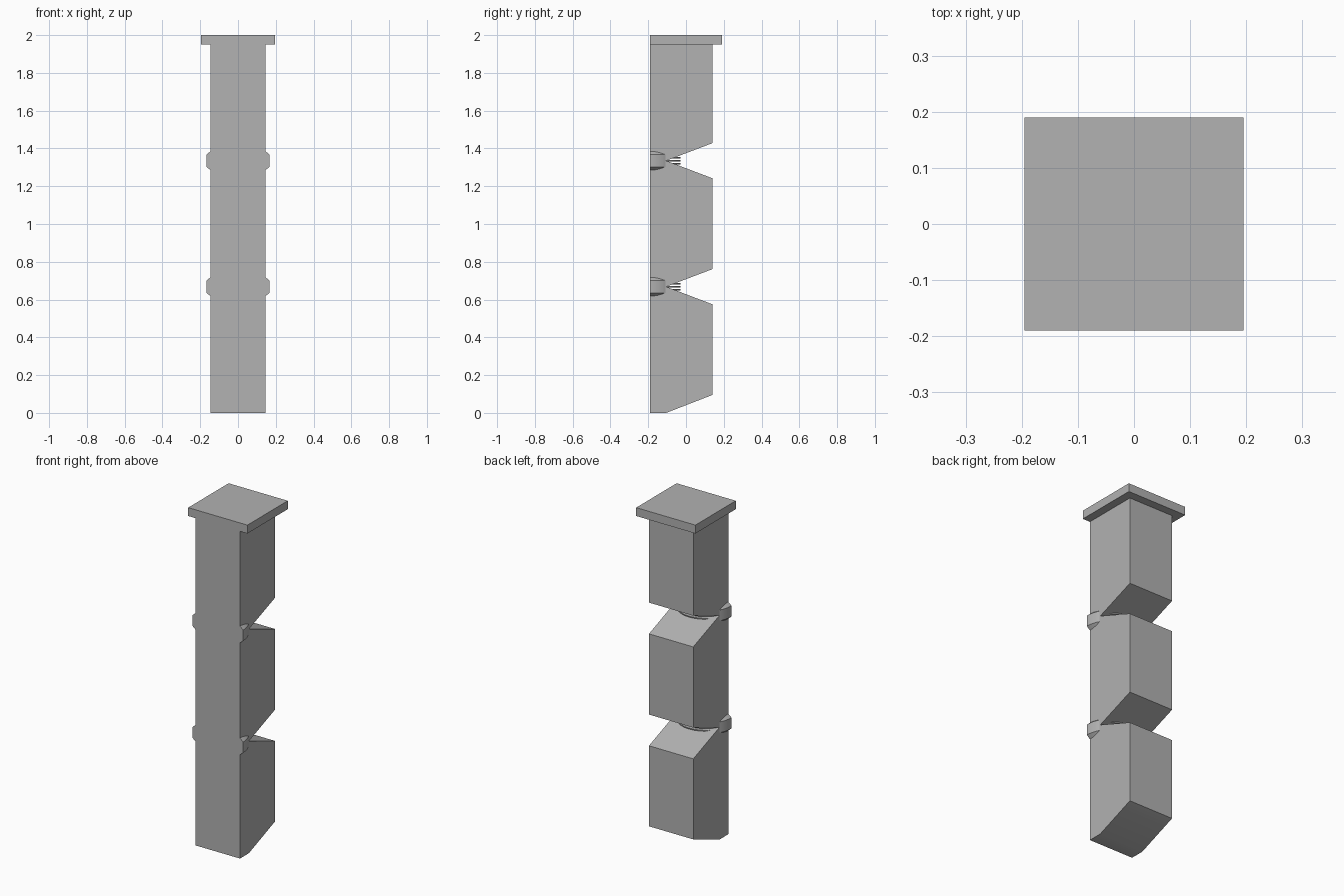
import bpy, bmesh, math

cube = bpy.data.objects.get("Cube")
if cube:
    bpy.data.objects.remove(cube, do_unlink=True)

grey = bpy.data.materials.new("plain grey")
grey.use_nodes = True
COLOR = (0.445, 0.445, 0.445, 1)
grey.diffuse_color = COLOR
grey.node_tree.nodes["Principled BSDF"].inputs["Base Color"].default_value = COLOR

FRONT, BACK, HALF = -0.19, 0.14, 0.146
JOINTS = (0.668, 1.335)
APEX, NOTCH = -0.105, 0.093


def finish(bm, name):
    bmesh.ops.recalc_face_normals(bm, faces=bm.faces)
    mesh = bpy.data.meshes.new(name)
    bm.to_mesh(mesh)
    bm.free()
    mesh.materials.append(grey)
    obj = bpy.data.objects.new(name, mesh)
    bpy.context.collection.objects.link(obj)
    bpy.ops.object.select_all(action="DESELECT")
    obj.select_set(True)
    bpy.context.view_layer.objects.active = obj
    bpy.ops.object.shade_smooth_by_angle(angle=math.radians(30))
    return obj


def half_disc(profile, z, cut=None, side=1):
    """Revolve (radius, height) points about the front face, keep the back half."""
    bm = bmesh.new()
    verts = [bm.verts.new((r, FRONT, z + h)) for r, h in profile]
    edges = [bm.edges.new(pair) for pair in zip(verts, verts[1:])]
    bmesh.ops.spin(bm, geom=verts + edges, cent=(0, FRONT, 0), axis=(0, 0, 1),
                   angle=math.pi, steps=64)
    bmesh.ops.remove_doubles(bm, verts=bm.verts, dist=1e-5)
    bmesh.ops.holes_fill(bm, edges=bm.edges)
    if cut:
        bmesh.ops.bisect_plane(bm, geom=bm.verts[:] + bm.edges[:] + bm.faces[:],
                               plane_co=(side * cut, 0, 0), plane_no=(side, 0, 0),
                               clear_inner=True)
    return bm


# Three-segment body, with wedge notches open to the back
outline = [(FRONT, 0), (APEX, 0), (BACK, 0.095)]
for z in JOINTS:
    outline += [(BACK, z - NOTCH), (APEX, z), (BACK, z + NOTCH)]
outline += [(BACK, 1.96), (FRONT, 1.96)]
bm = bmesh.new()
face = bm.faces.new([bm.verts.new((-HALF, y, z)) for y, z in outline])
new = bmesh.ops.extrude_face_region(bm, geom=[face])["geom"]
bmesh.ops.translate(bm, vec=(2 * HALF, 0, 0),
                    verts=[v for v in new if isinstance(v, bmesh.types.BMVert)])
finish(bm, "segmented_body")

# Square cap plate
bm = bmesh.new()
bmesh.ops.create_cube(bm, size=1)
bmesh.ops.scale(bm, vec=(0.39, 0.38, 0.05), verts=bm.verts)
bmesh.ops.translate(bm, vec=(0, 0, 1.975), verts=bm.verts)
finish(bm, "cap_plate")

# Joint discs: chamfered bumps on the sides, thin fins inside the notch
bump = [(0, -0.05), (0.146, -0.05), (0.167, -0.032),
        (0.167, 0.032), (0.146, 0.05), (0, 0.05)]
fin = [(0, -0.003), (0.161, -0.003), (0.161, 0.003), (0, 0.003)]
for level, z in zip(("lower", "upper"), JOINTS):
    for label, side in (("left", 1), ("right", -1)):
        finish(half_disc(bump, z, HALF - 0.002, side), f"{level}_{label}_joint_bump")
    for i in (-1, 0, 1):
        finish(half_disc(fin, z + i * 0.016), f"{level}_joint_fin_{i + 2}")
